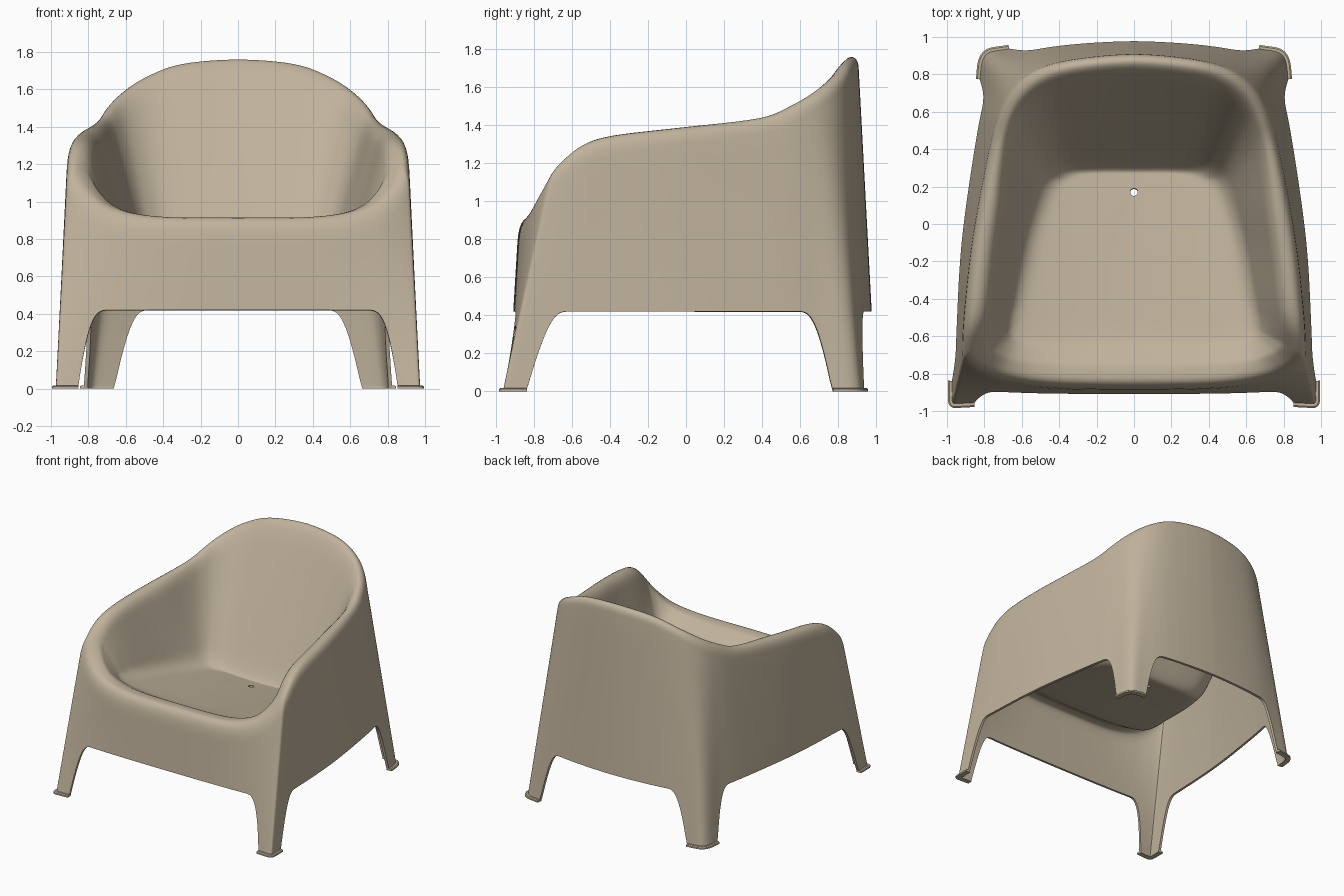
import bpy, bmesh, math
from mathutils import Vector

if "Cube" in bpy.data.objects:
    bpy.data.objects.remove(bpy.data.objects["Cube"])

mat = bpy.data.materials.new("warm beige plastic")
mat.diffuse_color = (0.53, 0.45, 0.335, 1)
mat.use_nodes = True
mat.node_tree.nodes["Principled BSDF"].inputs["Base Color"].default_value = mat.diffuse_color

# Half outline, front centre to back centre:
# ground x,y | x,y at z=1.4 | rim height | seat floor edge x,y | rim drop, rim inset
COLS = [
    (0, -.935, 0, -.85, .915, 0, -.62, .13, .115),
    (.45, -.937, .45, -.835, .92, .38, -.62, .13, .115),
    (.72, -.95, .70, -.775, .97, .56, -.62, .13, .115),
    (.88, -.96, .83, -.71, 1.07, .63, -.60, .13, .115),
    (.975, -.965, .90, -.655, 1.18, .65, -.56, .13, .115),
    (.973, -.80, .905, -.56, 1.285, .65, -.49, .125, .115),
    (.970, -.60, .895, -.40, 1.343, .63, -.38, .11, .115),
    (.950, -.10, .853, -.05, 1.385, .57, -.07, .09, .11),
    (.880, .45, .767, .42, 1.435, .51, .13, .08, .10),
    (.83, .72, .72, .61, 1.505, .47, .22, .07, .09),
    (.803, .90, .65, .755, 1.585, .42, .26, .065, .085),
    (.67, .937, .53, .845, 1.665, .35, .29, .06, .08),
    (.40, .98, .33, .898, 1.735, .20, .30, .06, .075),
    (0, 1.0, 0, .925, 1.76, 0, .30, .06, .075),
]
CORNER, STEPS = 4, 20
HOLE = Vector((0, .17))


def mirrored(i):
    """Column i, continued past the centre line by mirroring."""
    n = len(COLS) - 1
    j = -i if i < 0 else 2 * n - i if i > n else i
    c = COLS[j]
    return c if j == i else (-c[0], c[1], -c[2], c[3], c[4], -c[5], *c[6:])


def catmull(a, b, c, d, t):
    return [0.5 * (2*q + (r-p)*t + (2*p-5*q+4*r-s)*t*t + (3*q-p-3*r+s)*t**3)
            for p, q, r, s in zip(a, b, c, d)]


# Dense columns, with the front corner kept crisp and then slightly rounded
half = []
for i in range(len(COLS) - 1):
    b, c = COLS[i], COLS[i + 1]
    a = b if i == CORNER else mirrored(i - 1)
    d = c if i + 1 == CORNER else mirrored(i + 2)
    half += [catmull(a, b, c, d, k / STEPS) for k in range(STEPS)]
half.append(list(COLS[-1]))
for _ in range(24):
    half = [half[0]] + [[(p + 2*q + r) / 4 for p, q, r in zip(*half[k-1:k+2])]
                        for k in range(1, len(half) - 1)] + [half[-1]]


def outer(c, z):
    t = z / 1.4
    return Vector((c[0] + (c[2]-c[0])*t, c[1] + (c[3]-c[1])*t, z))


def leg_gap(c):
    """Distance from the nearest leg edge; zero or less inside a leg."""
    x, y = c[0], c[1]
    return min(max(.855 - x, y + .84), max(.665 - x, .77 - y))


def hem(c):
    t = min(max(leg_gap(c) / .165, 0), 1)
    return .005 + .415 * (1 - (1 - t) ** 3.6)


def on_floor(p):
    """Gently dished seat, falling towards the back."""
    return Vector((p.x, p.y, .70 - .16 * (p.y - .17) + .12 * p.x ** 2))


def smooth_path(pts, n=6):
    """Quadratic B-spline through the control polygon."""
    out = []
    for k in range(1, len(pts) - 1):
        a = pts[0] if k == 1 else (pts[k-1] + pts[k]) / 2
        c = pts[-1] if k == len(pts) - 2 else (pts[k] + pts[k+1]) / 2
        for j in range(n):
            t = j / n
            out.append(a*(1-t)**2 + pts[k]*2*t*(1-t) + c*t*t)
    return out + [pts[-1]]


def column(c):
    """Section from the hem up the wall, over the rim and down to the drain hole."""
    zr, zb, drop = c[4], hem(c), c[7]
    w, a = outer(c, zr - drop), outer(c, zr)
    f2 = Vector(c[5:7])
    f = on_floor(f2)
    d = (f2 - a.xy).normalized() * c[8]
    b = a + Vector((d.x, d.y, 0))
    ring = HOLE + (f2 - HOLE).normalized() * .02
    ctrl = [w, a, b, b.lerp(f, .3), b.lerp(f, .70), f,
            on_floor(f2.lerp(HOLE, .38)), on_floor(f2.lerp(HOLE, .7)), on_floor(ring)]
    wall = [outer(c, zb + (zr - drop - zb) * k / 10) for k in range(10)]
    return wall + smooth_path(ctrl)


def make(name, bm, angle, thickness=0):
    me = bpy.data.meshes.new(name)
    bm.to_mesh(me)
    bm.free()
    me.materials.append(mat)
    ob = bpy.data.objects.new(name, me)
    bpy.context.collection.objects.link(ob)
    bpy.ops.object.select_all(action='DESELECT')
    ob.select_set(True)
    bpy.context.view_layer.objects.active = ob
    if thickness:
        solid = ob.modifiers.new("thickness", 'SOLIDIFY')
        solid.thickness = thickness
        solid.offset = -1
        bpy.ops.object.modifier_apply(modifier=solid.name)
    bpy.ops.object.shade_smooth_by_angle(angle=math.radians(angle))


# Chair shell: wall, rolled rim, bowl and seat in one skin
right = [column(c) for c in half]
left = [[Vector((-p.x, p.y, p.z)) for p in col] for col in right[-2:0:-1]]
bm = bmesh.new()
grid = [[bm.verts.new(p) for p in col] for col in right + left]
for i, col in enumerate(grid):
    nxt = grid[(i + 1) % len(grid)]
    for r in range(len(col) - 1):
        bm.faces.new((col[r], nxt[r], nxt[r+1], col[r+1]))
make("chair_shell", bm, 45, thickness=.02)


# Foot pads: small lips wrapped around the bottom of each leg
def foot_pad(name, cols, side):
    pts = [Vector((c[0], c[1])) for c in cols]
    bm = bmesh.new()
    rings = []
    for i, p in enumerate(pts):
        t = (pts[min(i+1, len(pts)-1)] - pts[max(i-1, 0)]).normalized()
        n = Vector((t.y, -t.x))
        section = [(.02, 0), (.02, .012), (.012, .018), (-.022, .018), (-.022, 0)]
        rings.append([bm.verts.new((side * (p.x + n.x*o), p.y + n.y*o, z))
                      for o, z in section])
    for a, b in zip(rings, rings[1:]):
        for k in range(5):
            bm.faces.new((a[k], b[k], b[(k+1) % 5], a[(k+1) % 5]))
    bm.faces.new(rings[0])
    bm.faces.new(rings[-1])
    bmesh.ops.recalc_face_normals(bm, faces=bm.faces)
    make(name, bm, 35)


legs = [c for c in half if leg_gap(c) <= .004]
for side, word in ((1, "right"), (-1, "left")):
    foot_pad("front_foot_" + word, [c for c in legs if c[1] < 0], side)
    foot_pad("back_foot_" + word, [c for c in legs if c[1] > 0], side)
